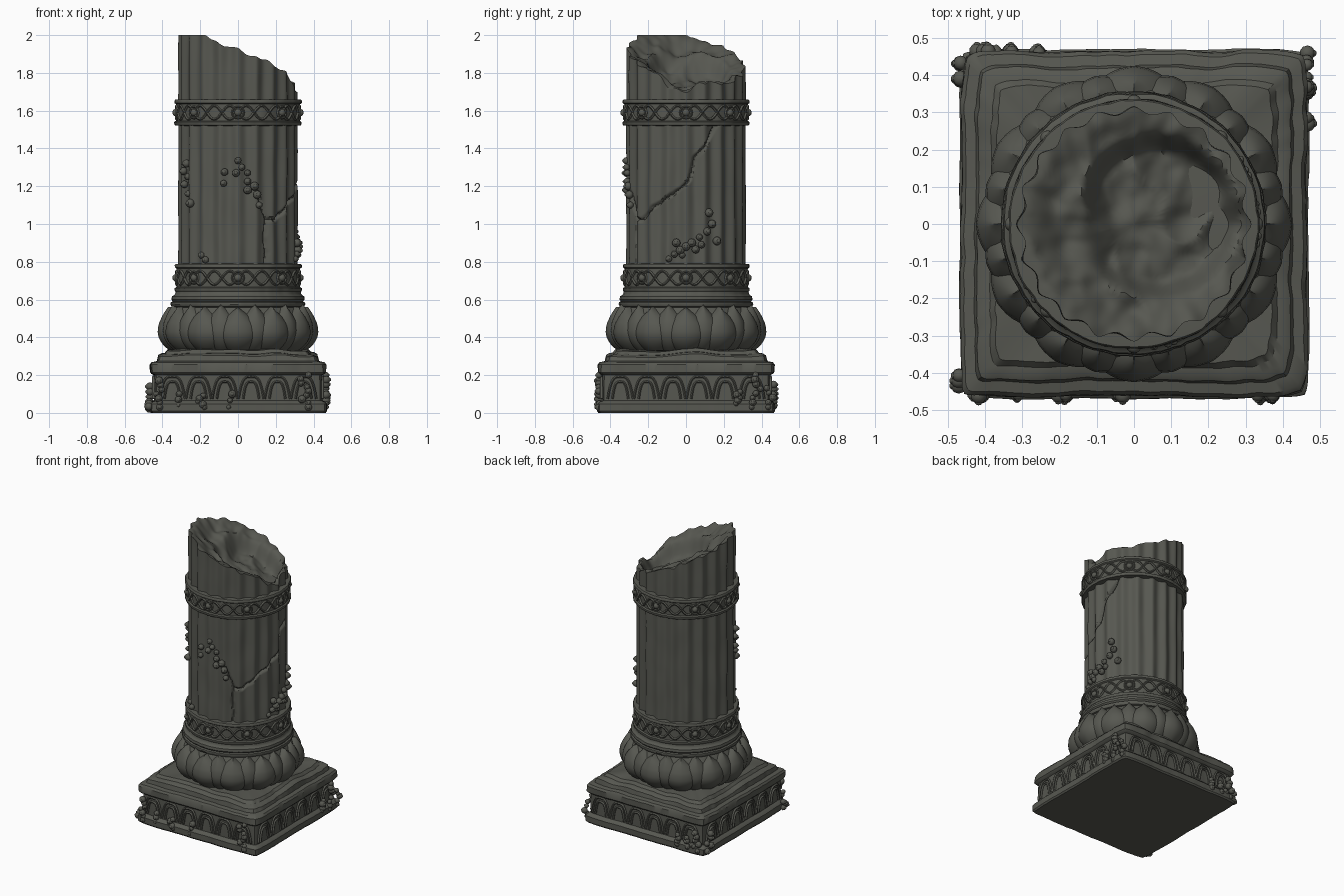
import bpy, bmesh, math, random
from mathutils import Vector, noise
from math import sin, cos, pi, radians

if "Cube" in bpy.data.objects:
    bpy.data.objects.remove(bpy.data.objects["Cube"])

random.seed(4)
stone = bpy.data.materials.new("dark mossy stone")
stone.diffuse_color = (0.095, 0.097, 0.082, 1)
stone.use_nodes = True
stone.node_tree.nodes["Principled BSDF"].inputs["Base Color"].default_value = stone.diffuse_color


def n3(x, y, z, f):
    return noise.noise(Vector((x * f + 3.1, y * f + 7.7, z * f + 1.3)))


def finish(name, mesh, angle=40):
    mesh.materials.clear()
    mesh.materials.append(stone)
    mesh.polygons.foreach_set("use_smooth", [True] * len(mesh.polygons))
    mesh.set_sharp_from_angle(angle=radians(angle))
    ob = bpy.data.objects.new(name, mesh)
    bpy.context.collection.objects.link(ob)
    return ob


def loft(name, rings, closed=True, caps=True, angle=40):
    """Skin a list of equally long point rings."""
    n = len(rings[0])
    verts = [p for r in rings for p in r]
    faces = []
    for k in range(len(rings) - 1):
        for i in range(n if closed else n - 1):
            j = (i + 1) % n
            faces.append((k*n + i, k*n + j, (k+1)*n + j, (k+1)*n + i))
    if caps:
        faces.append(tuple(reversed(range(n))))
        faces.append(tuple((len(rings) - 1) * n + i for i in range(n)))
    me = bpy.data.meshes.new(name)
    me.from_pydata(verts, [], faces)
    return finish(name, me, angle)


def revolve(name, profile, wear=0.004, n=120):
    rings = []
    for r, z in profile:
        ring = []
        for i in range(n):
            a = 2 * pi * i / n
            x, y = cos(a), sin(a)
            q = r + wear * min(0.3, n3(x, y, z, 4)) + wear * n3(x, y, z, 11)
            ring.append((q * x, q * y, z))
        rings.append(ring)
    return loft(name, rings)


def tubes(name, paths, radius, cyclic=False):
    cu = bpy.data.curves.new(name, 'CURVE')
    cu.dimensions = '3D'
    cu.bevel_depth = radius
    cu.bevel_resolution = 1
    for pts in paths:
        sp = cu.splines.new('POLY')
        sp.points.add(len(pts) - 1)
        for p, c in zip(sp.points, pts):
            p.co = (*c, 1)
        sp.use_cyclic_u = cyclic
    tmp = bpy.data.objects.new("tmp", cu)
    bpy.context.collection.objects.link(tmp)
    dg = bpy.context.evaluated_depsgraph_get()
    me = bpy.data.meshes.new_from_object(tmp.evaluated_get(dg))
    bpy.data.objects.remove(tmp)
    return finish(name, me, 60)


# --- worn square plinth ---
prof = [(.462, 0), (.47, .01), (.47, .048), (.458, .06), (.445, .066), (.445, .1), (.445, .15),
        (.445, .2), (.457, .206), (.465, .215), (.465, .255), (.455, .268), (.427, .274),
        (.42, .3), (.405, .309), (.385, .312), (.37, .33), (.28, .336)]
S = 60
rings = []
for h, z in prof:
    ring = []
    for side in range(4):
        for i in range(S):
            t = -1 + 2 * i / S
            x, y = [(t, -1), (1, t), (-t, 1), (-1, -t)][side]
            k = 1 - .025 * abs(x * y) ** 12
            w = .012 if z > .25 else .006
            d = w * min(.15, n3(x, y, z, 3)) + .4 * w * n3(x, y, z, 9)
            dz = .018 * n3(x, y, z, 2.5) if z > .29 else 0
            ring.append((x * (h * k + d), y * (h * k + d), z + dz))
    rings.append(ring)
loft("plinth", rings, angle=35)

# --- carved arches on the four plinth faces ---
paths = []
for side in range(4):
    c, s = round(cos(side * pi / 2)), round(sin(side * pi / 2))
    for i in range(6):
        for w, top, foot in ((.067, .192, .075), (.042, .165, .075)):
            pts = []
            for k in range(13):
                u = -1 + k / 6
                x = (i - 2.5) * .139 + w * math.copysign(abs(u) ** .6, u) if u else (i - 2.5) * .139
                z = foot + (top - foot) * (1 - abs(u) ** 2.2)
                pts.append((c * x + s * .447, s * x - c * .447, z))
            paths.append(pts)
tubes("plinth_arches", paths, .007)


# --- lotus: core and two rows of petals ---
def lerp(table, v):
    for (a, p), (b, q) in zip(table, table[1:]):
        if v <= b:
            return p + (q - p) * (v - a) / (b - a)
    return table[-1][1]


bulge = [(0, .355), (.1, .385), (.25, .41), (.4, .42), (.6, .415), (.8, .395), (1, .365)]
revolve("lotus_core", [(lerp(bulge, k / 12) - .035, .325 + .25 * k / 12) for k in range(13)])
width = [(0, .72), (.2, .95), (.4, 1), (.6, .9), (.8, .6), (.92, .28), (1, .02)]


def petal(name, a0, inset, top, half):
    rings = []
    for k in range(15):
        v = k / 14
        ring = []
        for i in range(13):
            u = -1 + i / 6
            a = a0 + u * half * lerp(width, v)
            r = lerp(bulge, v) - inset - .036 * abs(u) ** 2.6 + .006 * (1 - abs(u)) ** 2
            ring.append((r * cos(a), r * sin(a), .33 + (top - .33) * v))
        rings.append(ring)
    loft(name, rings, closed=False, caps=False, angle=50)


for i in range(12):
    petal("lotus_petal", i * pi / 6, 0, .56, radians(16))
    petal("lotus_back_petal", (i + .5) * pi / 6, .014, .575, radians(14))

# --- collar mouldings between lotus and shaft ---
revolve("collar", [(.33, .555), (.35, .562), (.357, .575), (.355, .585), (.345, .59), (.353, .6),
                   (.35, .617), (.338, .624), (.333, .632), (.33, .65)])

# --- fluted shaft with cracks and a broken, hollowed top ---
cracks = [[(-71, 1.17), (-66, 1.1), (-60, 1.03), (-50, 1.02), (-32, 1.1), (-10, 1.17), (3, 1.23),
           (9, 1.35), (20, 1.42), (32, 1.53)],
          [(-60, 1.03), (-62, .93), (-60, .85), (-62, .76)]]
segs = [(Vector((radians(p[0]) * .31, p[1])), Vector((radians(q[0]) * .31, q[1])))
        for line in cracks for p, q in zip(line, line[1:])]


def crack_depth(a, z):
    if not (-1.35 < a < .7 and .74 < z < 1.56):
        return 0
    p = Vector((a * .31, z + .008 * n3(a, z, 0, 14)))
    best = 1
    for s, e in segs:
        d = e - s
        t = max(0, min(1, (p - s).dot(d) / d.length_squared))
        best = min(best, (p - s - d * t).length)
    return .022 * max(0, 1 - best / .010)


def smooth(e0, e1, v):
    t = max(0, min(1, (v - e0) / (e1 - e0)))
    return t * t * (3 - 2 * t)


def broken_height(x, y):
    r = math.hypot(x, y)
    z = 1.875 - .42 * x - .16 * y + .02 * n3(x, y, 0, 9) + .012 * n3(x, y, 2, 22)
    inner = 1 - smooth(.2, .3, r)
    pit = smooth(-.13, -.06, x + .04 * n3(x, y, 5, 8)) * (1 - smooth(.17, .23, math.hypot(x - .06, y - .02)))
    z -= .09 * pit + inner * (.02 + .05 * abs(n3(x, y, 4, 7)))
    z -= .05 * (1 - smooth(.04, .13, math.hypot(x - .3, y + .04)))
    return min(2.0, z)


N, ROWS, TOP, CAP = 240, 130, 18, 24
cols = []
for i in range(N):
    a = -pi + 2 * pi * i / N
    r = .306 + .010 * (1 - 2 * abs(sin(10 * a)) ** 1.6)
    rim = broken_height(r * cos(a), r * sin(a))
    col = []
    for k in range(ROWS + TOP + 1):
        z = .6 + k / ROWS if k <= ROWS else 1.6 + (rim - 1.6) * (k - ROWS) / TOP
        q = r - crack_depth(a, z) + .004 * n3(cos(a), sin(a), z, 5)
        col.append((q * cos(a), q * sin(a), z))
    x, y, _ = col[-1]
    for k in range(1, CAP + 1):
        f = 1 - k / (CAP + .3)
        col.append((x * f, y * f, broken_height(x * f, y * f)))
    cols.append(col)
loft("fluted_shaft", [[c[k] for c in cols] for k in range(len(cols[0]))], angle=45)

# --- two ornamented bands ---
vines, rosette_rings = [], []
bm = bmesh.new()
for name, z0, z1 in (("lower_band", .64, .79), ("upper_band", 1.52, 1.66)):
    revolve(name, [(.305, z0), (.332, z0 + .002), (.336, z0 + .008), (.336, z0 + .02), (.327, z0 + .026),
                   (.327, (z0 + z1) / 2), (.327, z1 - .026), (.336, z1 - .02), (.336, z1 - .008),
                   (.332, z1 - .002), (.305, z1)])
    zm = (z0 + z1) / 2
    for sgn in (1, -1):
        vines.append([(.328 * cos(a), .328 * sin(a), zm + sgn * .036 * sin(12 * a))
                      for a in (2 * pi * k / 192 for k in range(192))])
    for i in range(8):
        a = i * pi / 4
        ctr = Vector((cos(a), sin(a), 0)) * .328 + Vector((0, 0, zm))
        g = bmesh.ops.create_uvsphere(bm, u_segments=14, v_segments=8, radius=.02)
        bmesh.ops.translate(bm, verts=g["verts"], vec=ctr)
        rosette_rings.append([ctr + .031 * (Vector((-sin(a), cos(a), 0)) * cos(t) + Vector((0, 0, sin(t))))
                              for t in (2 * pi * k / 16 for k in range(16))])
me = bpy.data.meshes.new("band_studs")
bm.to_mesh(me)
finish("band_studs", me)
tubes("band_vines", vines, .007, True)
tubes("band_stud_rings", rosette_rings, .006, True)

# --- clusters of small round growths ---
bm = bmesh.new()


def growth(pos, out, r):
    for rad, off in ((r, .3), (r * .5, 1.0)):
        g = bmesh.ops.create_icosphere(bm, subdivisions=2, radius=rad)
        bmesh.ops.translate(bm, verts=g["verts"], vec=Vector(pos) + Vector(out) * r * off)


def on_shaft(deg, z):
    a = radians(deg)
    growth((.31 * cos(a), .31 * sin(a), z), (cos(a), sin(a), 0), random.uniform(.017, .024))


front = [(0, 1.335), (.02, 1.3), (-.07, 1.275), (-.075, 1.215), (.05, 1.27), (.05, 1.225), (.085, 1.2),
         (.05, 1.18), (.1, 1.155), (.11, 1.1), (-.01, 1.27), (-.17, .81), (-.19, .835)]
for x, z in front:
    on_shaft(-90 + math.degrees(math.asin(x / .31)), z)
right = [(-.09, .815), (-.06, .84), (-.03, .86), (0, .88), (-.05, .9), (.03, .9), (.07, .93), (.08, .89),
         (.11, .96), (.135, 1.0), (.12, 1.06), (.16, .91), (-.02, .835), (.05, .865)]
for y, z in right:
    on_shaft(math.degrees(math.asin(y / .31)), z)
for d, z in ((-150, 1.32), (-156, 1.28), (-148, 1.25), (-154, 1.21), (-147, 1.16), (-143, 1.11)):
    on_shaft(d, z)

# plinth clusters: centre x, y, outward direction, height range, count
for x, y, ox, oy, z0, z1, n in (
        (-.465, -.425, -1, 0, .02, .06, 4), (-.41, -.455, 0, -1, .03, .17, 7), (-.3, -.452, 0, -1, .04, .1, 3),
        (-.19, -.455, 0, -1, .03, .09, 5), (-.04, -.455, 0, -1, .03, .1, 3), (.35, -.455, 0, -1, .03, .2, 9),
        (.46, .29, 1, 0, .05, .11, 5), (.46, .37, 1, 0, .03, .2, 8), (.46, .44, 1, 0, .03, .13, 5),
        (-.4, .458, 0, 1, .03, .15, 6), (-.35, .458, 0, 1, .04, .1, 4), (-.265, .455, 0, 1, .04, .1, 4),
        (-.46, .41, -1, 0, .03, .14, 5)):
    for k in range(n):
        j = random.uniform(-.025, .025)
        growth((x + j * abs(oy), y + j * abs(ox), z0 + (z1 - z0) * k / (n - 1)), (ox, oy, 0),
               random.uniform(.015, .022))
me = bpy.data.meshes.new("round_growths")
bm.to_mesh(me)
bm.free()
finish("round_growths", me, 60)
